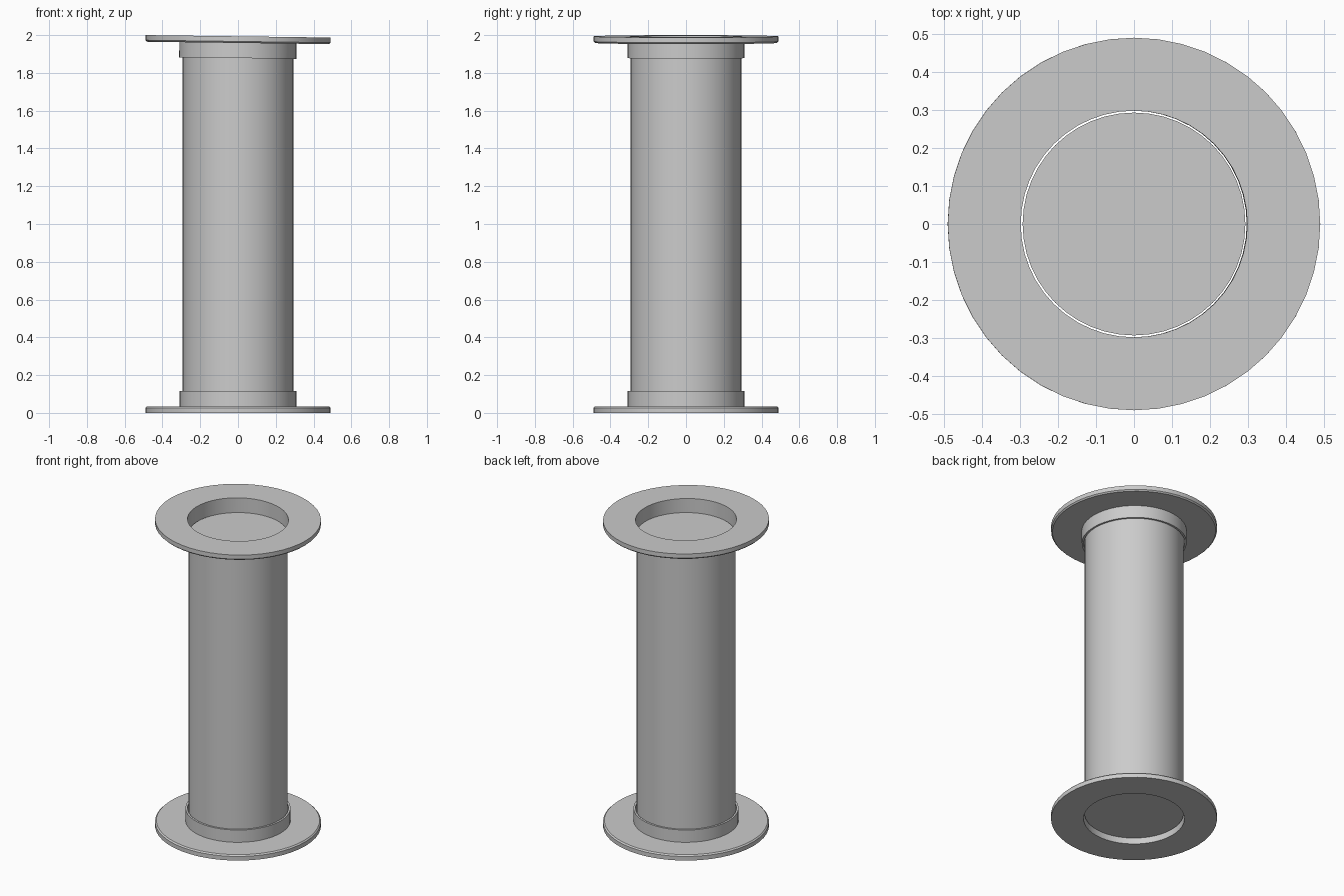
import bpy, bmesh, math
from mathutils import Matrix

if "Cube" in bpy.data.objects:
    bpy.data.objects.remove(bpy.data.objects["Cube"])

SIDES = 48


def lathe(name, profile, closed):
    """Spin an (r, z) profile around z; open profiles get flat end caps."""
    bm = bmesh.new()
    rings = [[bm.verts.new((r * math.cos(2 * math.pi * i / SIDES),
                            r * math.sin(2 * math.pi * i / SIDES), z))
              for i in range(SIDES)] for r, z in profile]
    pairs = list(zip(rings, rings[1:]))
    if closed:
        pairs.append((rings[-1], rings[0]))
    else:
        bm.faces.new(rings[0])
        bm.faces.new(rings[-1])
    for a, b in pairs:
        for i in range(SIDES):
            j = (i + 1) % SIDES
            bm.faces.new((a[i], a[j], b[j], b[i]))
    bmesh.ops.recalc_face_normals(bm, faces=bm.faces)
    mesh = bpy.data.meshes.new(name)
    bm.to_mesh(mesh)
    bm.free()
    ob = bpy.data.objects.new(name, mesh)
    bpy.context.collection.objects.link(ob)
    bpy.context.view_layer.objects.active = ob
    ob.select_set(True)
    bpy.ops.object.shade_smooth_by_angle(angle=math.radians(30))
    ob.select_set(False)
    return ob


# Collared flange profile, outer face at z = 0, chamfer on the inward edge
flange = [(0.298, 0.0), (0.49, 0.0), (0.49, 0.027), (0.482, 0.035),
          (0.31, 0.035), (0.31, 0.115), (0.298, 0.115)]

lathe("bottom_flange", flange, True)

# Top flange: flipped copy, sitting slightly crooked
top = lathe("top_flange", [(r, -z) for r, z in flange], True)
top.matrix_world = (Matrix.Translation((0, 0, 1.9935))
                    @ Matrix.Rotation(math.radians(0.76), 4, 'Y'))

# Capped pipe, recessed inside both collars
lathe("pipe", [(0.293, 0.037), (0.293, 1.902)], False)
